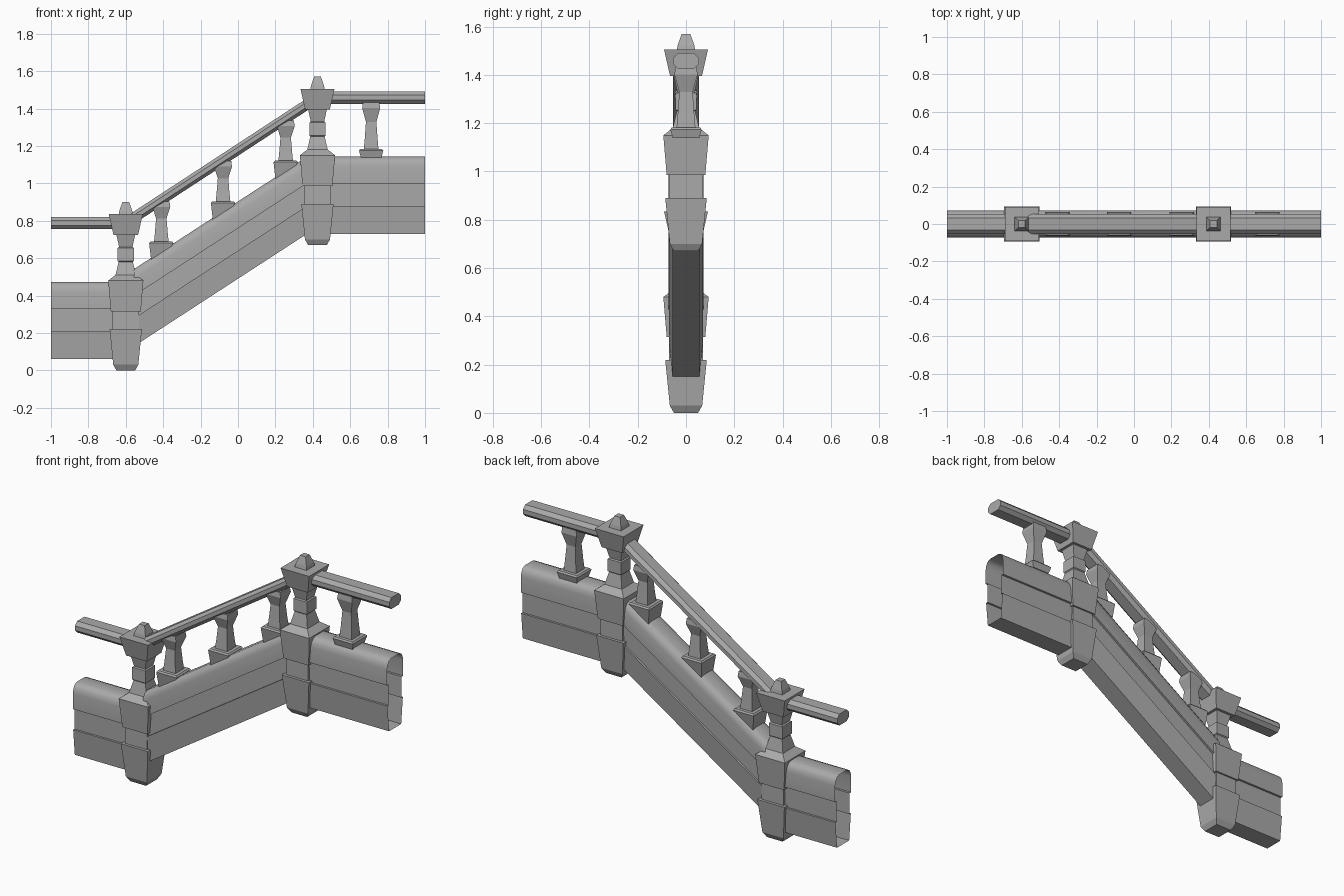
import bpy, bmesh, math

if "Cube" in bpy.data.objects:
    bpy.data.objects.remove(bpy.data.objects["Cube"], do_unlink=True)

stone = bpy.data.materials.new("grey stone")
stone.use_nodes = True
stone.diffuse_color = (0.4, 0.4, 0.4, 1)
stone.node_tree.nodes["Principled BSDF"].inputs["Base Color"].default_value = (0.4, 0.4, 0.4, 1)

SLOPE = 0.65
LOW_X, HIGH_X = -0.6, 0.425
RISE = 0.67


def finish(name, bm, smooth_angle=None):
    bmesh.ops.recalc_face_normals(bm, faces=bm.faces)
    mesh = bpy.data.meshes.new(name)
    bm.to_mesh(mesh)
    bm.free()
    mesh.materials.append(stone)
    obj = bpy.data.objects.new(name, mesh)
    bpy.context.collection.objects.link(obj)
    if smooth_angle:
        bpy.ops.object.select_all(action='DESELECT')
        obj.select_set(True)
        bpy.context.view_layer.objects.active = obj
        bpy.ops.object.shade_smooth_by_angle(angle=math.radians(smooth_angle))
    return obj


def bridge(bm, rings):
    for a, b in zip(rings, rings[1:]):
        for i in range(len(a)):
            j = (i + 1) % len(a)
            bm.faces.new((a[i], a[j], b[j], b[i]))


def square_stack(name, x, z, profile, shear=0.0):
    """Square turned part from (half width, height) pairs; shear tilts its foot."""
    bm = bmesh.new()
    rings = []
    for k, (w, h) in enumerate(profile):
        tilt = shear if k == 0 else 0
        rings.append([bm.verts.new((x + sx * w, sy * w, z + h + sx * w * tilt))
                      for sx, sy in ((-1, -1), (1, -1), (1, 1), (-1, 1))])
    bridge(bm, rings)
    bm.faces.new(rings[0])
    bm.faces.new(rings[-1])
    return finish(name, bm)


def beam(name, half, x0, x1, z0, z1, capped, angle):
    """Mirror a half (y, z) outline and sweep it along x between two heights."""
    outline = half + [(-y, z) for y, z in reversed(half)]
    bm = bmesh.new()
    rings = [[bm.verts.new((x, y, z + h)) for y, h in outline]
             for x, z in ((x0, z0), (x1, z1))]
    bridge(bm, rings)
    if capped:
        for ring in rings:
            bm.faces.new(ring)
    return finish(name, bm, angle)


# Newel posts: foot, waist, shoulder block, neck, cap and finial
POST = [(0.05, 0), (0.067, 0.03), (0.086, 0.22), (0.07, 0.22), (0.07, 0.315),
        (0.08, 0.315), (0.094, 0.48), (0.055, 0.51), (0.038, 0.58), (0.043, 0.585),
        (0.043, 0.655), (0.036, 0.66), (0.05, 0.725), (0.066, 0.725),
        (0.091, 0.835), (0.038, 0.835), (0.034, 0.855), (0.018, 0.9)]
for label, x, z in (("lower", LOW_X, 0), ("upper", HIGH_X, RISE)):
    square_stack(label + "_post", x, z, POST)

# Side panels: open tubes with a recessed middle band and a rounded top
PANEL = [(0.055, 0.06), (0.07, 0.21), (0.058, 0.21), (0.06, 0.33), (0.073, 0.33),
         (0.073, 0.42), (0.068, 0.445), (0.055, 0.465), (0.035, 0.473)]
beam("lower_panel", PANEL, -1, LOW_X, 0, 0, False, 40)
beam("upper_panel", PANEL, HIGH_X, 1, RISE, RISE, False, 40)
ramp_start, ramp_end = LOW_X + 0.045, HIGH_X - 0.06
beam("sloping_panel", PANEL, ramp_start, ramp_end,
     0.43 + SLOPE * ramp_start, 0.43 + SLOPE * ramp_end, False, 40)

# Handrails: flattened octagons
RAIL = [(0.033, -0.033), (0.053, -0.013), (0.053, 0.013), (0.033, 0.033)]
RAIL_Z = 0.788
beam("lower_rail", RAIL, -1, LOW_X, RAIL_Z, RAIL_Z, True, 30)
beam("upper_rail", RAIL, HIGH_X, 1, RAIL_Z + RISE, RAIL_Z + RISE, True, 30)
beam("sloping_rail", RAIL, LOW_X, HIGH_X, RAIL_Z, RAIL_Z + RISE, True, 30)


# Balusters: flared base, waisted column
def baluster(name, x, base_top, height, foot, shear):
    square_stack(name + "_base", x, base_top, [(0.055, -foot), (0.065, -0.008), (0.058, 0)], shear)
    square_stack(name + "_column", x, base_top,
                 [(0.039, 0), (0.034, height * 0.25), (0.028, height * 0.62),
                  (0.048, height * 0.93), (0.044, height + 0.015)])


baluster("upper_baluster", 0.712, 1.183, 0.235, 0.045, 0)
for i, x in enumerate((-0.41, -0.08, 0.255)):
    baluster("sloping_baluster_%d" % (i + 1), x, 0.955 + SLOPE * x, 0.2, 0.06, SLOPE)
